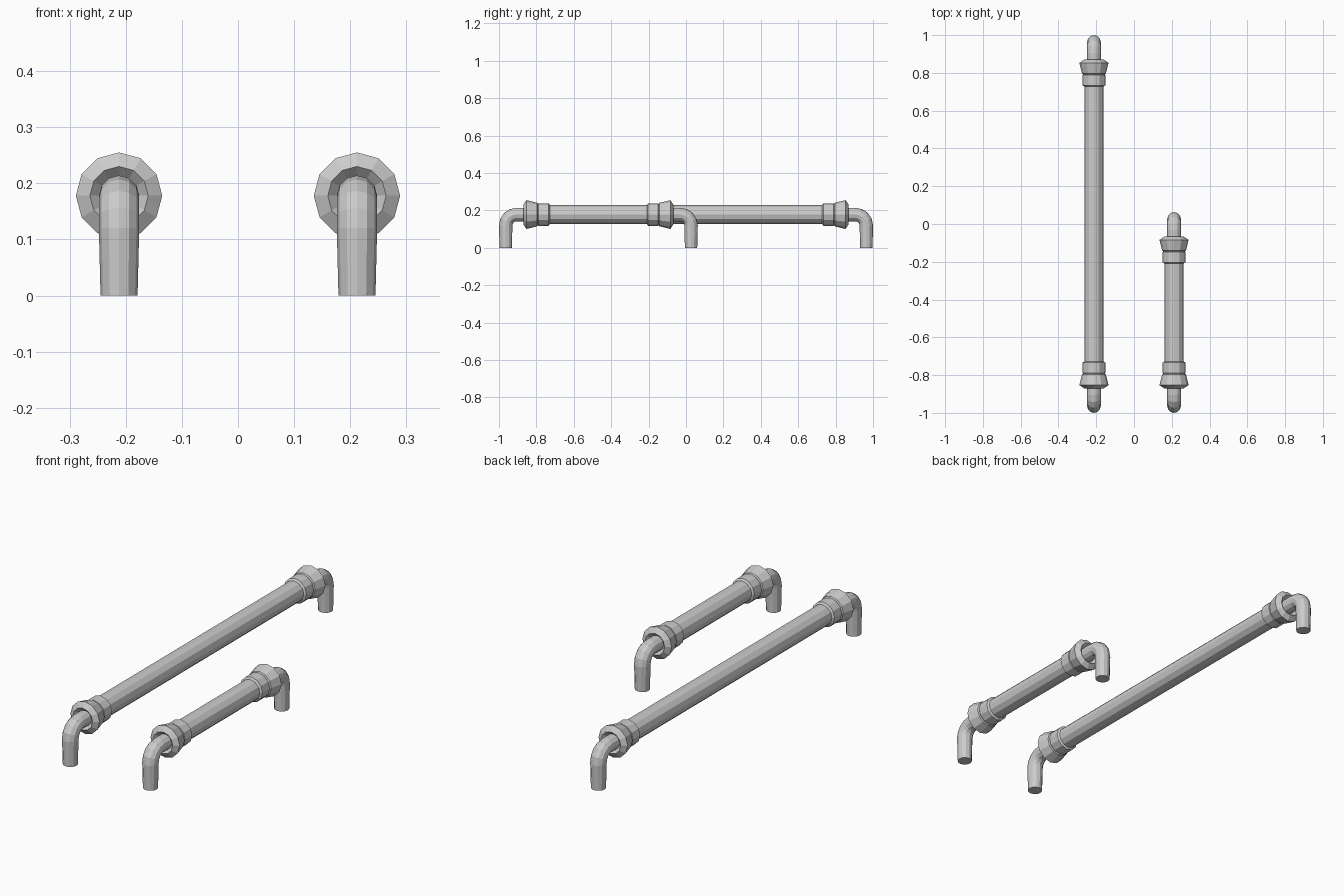
import bpy, bmesh, math
from mathutils import Vector

if "Cube" in bpy.data.objects:
    bpy.data.objects.remove(bpy.data.objects["Cube"])

SIDES = 12
AXIS_Z = 0.178


def loft(name, rings):
    """Skin a row of rings given as (centre, tangent angle in the YZ plane, radius)."""
    bm = bmesh.new()
    loops = []
    for (x, y, z), ang, r in rings:
        # ring plane spanned by X and the in-plane normal of the path
        n = Vector((0, -math.sin(ang), math.cos(ang)))
        loops.append([bm.verts.new(Vector((x, y, z))
                                   + Vector((1, 0, 0)) * r * math.sin(2 * math.pi * i / SIDES)
                                   + n * r * math.cos(2 * math.pi * i / SIDES))
                      for i in range(SIDES)])
    for a, b in zip(loops, loops[1:]):
        for i in range(SIDES):
            j = (i + 1) % SIDES
            bm.faces.new((a[i], a[j], b[j], b[i]))
    bm.faces.new(loops[0])
    bm.faces.new(loops[-1])
    bmesh.ops.recalc_face_normals(bm, faces=bm.faces)
    me = bpy.data.meshes.new(name)
    bm.to_mesh(me)
    bm.free()
    ob = bpy.data.objects.new(name, me)
    bpy.context.collection.objects.link(ob)
    return ob


# collar profile: (distance in from the handle end, radius)
COLLAR = [(0.147, 0.035), (0.130, 0.052), (0.147, 0.077), (0.204, 0.063), (0.208, 0.057),
          (0.212, 0.060), (0.266, 0.060), (0.273, 0.049)]


def handle(name, x, y0, y1):
    # straight grip bar
    loft(name + "_bar", [((x, y, AXIS_Z), 0, 0.05) for y in (y0 + 0.2, y1 - 0.2)])
    for side, end, d in (("front", y0, 1), ("back", y1, -1)):
        # flared collar
        loft(f"{name}_{side}_collar",
             [((x, end + d * s, AXIS_Z), 0, r) for s, r in COLLAR])
        # bent leg: tapered foot, quarter bend, stub into the collar
        leg_y, bend = 0.036, 0.058
        rings = [((x, end + d * leg_y, 0), d * math.pi / 2, 0.033)]
        for k in range(5):
            t = math.pi / 2 * (1 - k / 4)
            rings.append(((x, end + d * (leg_y + bend * (1 - math.sin(t))),
                           AXIS_Z - bend + bend * math.cos(t)), d * t, 0.036))
        rings.append(((x, end + d * 0.17, AXIS_Z), 0, 0.036))
        loft(f"{name}_{side}_leg", rings)


handle("long_handle", -0.212, -1.0, 1.0)
handle("short_handle", 0.212, -1.0, 0.063)
